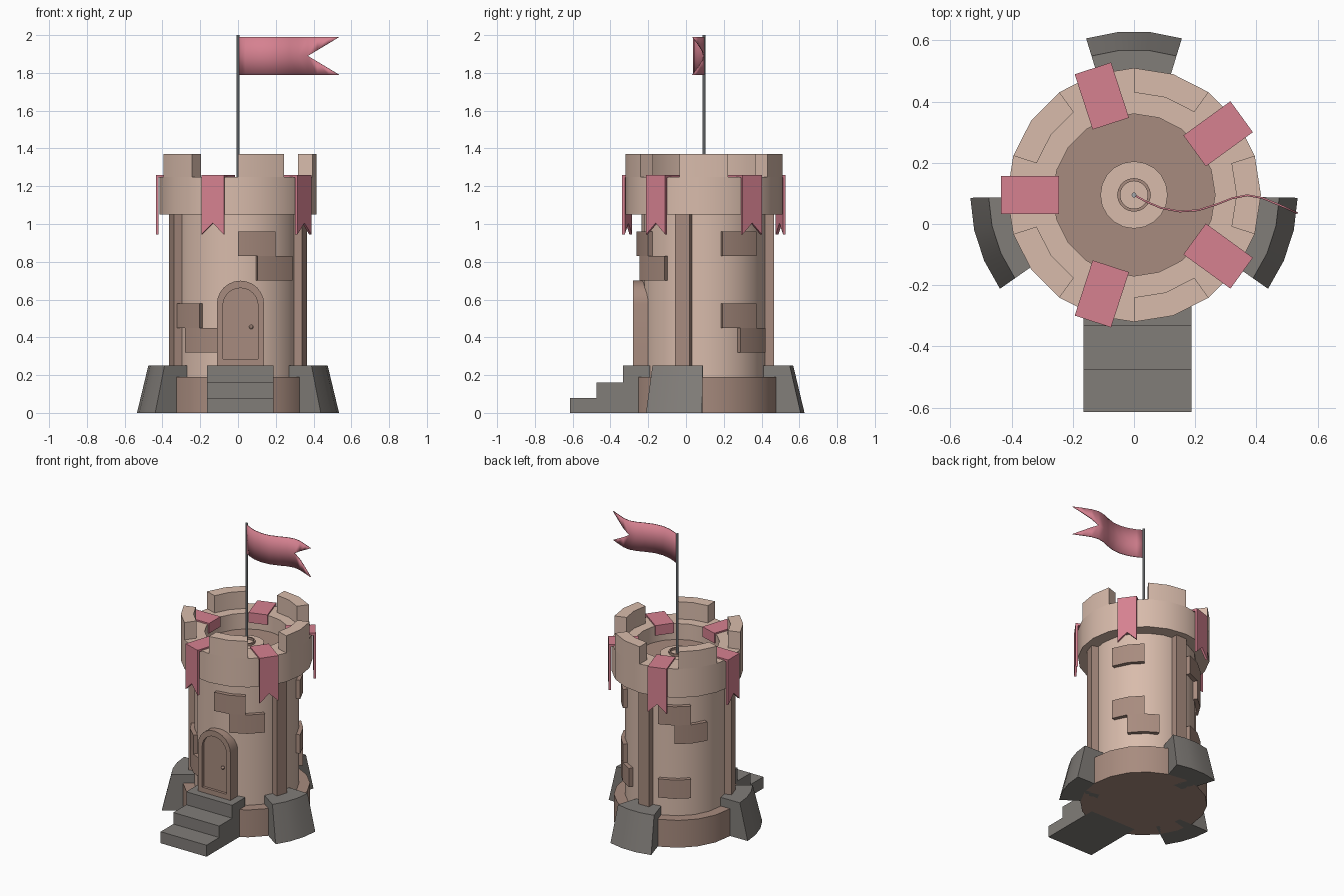
import bpy, bmesh, math
from mathutils import Matrix, Vector

if "Cube" in bpy.data.objects:
    bpy.data.objects.remove(bpy.data.objects["Cube"])

AXIS_Y = 0.095   # tower axis sits behind the origin because of the stairs
SIDES = 20


def material(name, rgb):
    m = bpy.data.materials.new(name)
    m.use_nodes = True
    m.diffuse_color = (*rgb, 1)
    m.node_tree.nodes["Principled BSDF"].inputs["Base Color"].default_value = (*rgb, 1)
    return m


STONE = material("light_stone", (0.69, 0.50, 0.41))
BROWN = material("brown_stone", (0.39, 0.26, 0.21))
GREY = material("grey_stone", (0.22, 0.205, 0.19))
PINK = material("pink_cloth", (0.67, 0.22, 0.28))
METAL = material("pole_metal", (0.38, 0.40, 0.42))


def finish(name, bm, mat, smooth=True):
    bmesh.ops.remove_doubles(bm, verts=bm.verts, dist=0.0005)
    bmesh.ops.recalc_face_normals(bm, faces=bm.faces)
    mesh = bpy.data.meshes.new(name)
    bm.to_mesh(mesh)
    bm.free()
    mesh.materials.append(mat)
    ob = bpy.data.objects.new(name, mesh)
    bpy.context.collection.objects.link(ob)
    if smooth:
        bpy.ops.object.select_all(action="DESELECT")
        ob.select_set(True)
        bpy.context.view_layer.objects.active = ob
        bpy.ops.object.shade_smooth_by_angle(angle=math.radians(30))
    return ob


def polar(r, deg, z):
    a = math.radians(deg)
    return Vector((r * math.cos(a), AXIS_Y + r * math.sin(a), z))


def sweep(name, profile, mat, start=0, end=360, steps=SIDES):
    """Turn a closed (radius, z) profile around the tower axis."""
    bm = bmesh.new()
    rings = [[bm.verts.new(polar(r, start + (end - start) * i / steps, z)) for r, z in profile]
             for i in range(steps + 1)]
    n = len(profile)
    for a, b in zip(rings, rings[1:]):
        for j in range(n):
            k = (j + 1) % n
            if profile[j][0] > 0 or profile[k][0] > 0:
                bm.faces.new((a[j], a[k], b[k], b[j]))
    if end - start < 360:
        bm.faces.new(rings[0])
        bm.faces.new(rings[-1])
    bmesh.ops.dissolve_degenerate(bm, edges=bm.edges, dist=0.0001)
    return finish(name, bm, mat)


def drum(name, r, z0, z1, mat, steps=SIDES):
    return sweep(name, [(0, z0), (r, z0), (r, z1), (0, z1)], mat, steps=steps)


def block(name, r0, r1, z0, z1, start, end, steps, mat):
    return sweep(name, [(r0, z0), (r1, z0), (r1, z1), (r0, z1)], mat, start, end, steps)


def box(name, x0, x1, y0, y1, z0, z1, mat, turn=None):
    bm = bmesh.new()
    size = Matrix.Diagonal((x1 - x0, y1 - y0, z1 - z0, 1))
    mid = Matrix.Translation(((x0 + x1) / 2, (y0 + y1) / 2, (z0 + z1) / 2))
    bmesh.ops.create_cube(bm, size=1, matrix=(turn or Matrix()) @ mid @ size)
    return finish(name, bm, mat, False)


def around(deg):
    """Place local x as the outward direction at this angle."""
    return Matrix.Translation((0, AXIS_Y, 0)) @ Matrix.Rotation(math.radians(deg), 4, "Z")


# Tower body
drum("base_ring", 0.40, 0, 0.19, BROWN)
drum("tower_shaft", 0.33, 0.19, 1.10, STONE)
sweep("crown_ring", [(0.265, 1.05), (0.415, 1.05), (0.415, 1.25), (0.265, 1.25)], STONE)
drum("roof_floor", 0.28, 1.06, 1.14, BROWN)
drum("pole_plinth", 0.11, 1.14, 1.17, STONE)
sweep("pole_collar", [(0.045, 1.16), (0.055, 1.16), (0.055, 1.185), (0.045, 1.185)], BROWN)

# Merlons on the crown
for i in range(5):
    block("merlon", 0.335, 0.415, 1.25, 1.37, 72 * i - 18, 72 * i + 18, 2, STONE)

# Sloped buttresses with pillars above them
for deg in (90, 198, 342):
    sweep("buttress", [(0.30, 0), (0.535, 0), (0.475, 0.25), (0.30, 0.25)],
          GREY, deg - 17, deg + 17, 3)
    box("pillar", 0.28, 0.37, -0.04, 0.04, 0.2, 1.05, BROWN, around(deg))

# Raised bricks: start angle, end angle, bottom height
for a, b, z in ((270, 304, 0.83), (287, 324, 0.70), (202, 235, 0.45), (218, 252, 0.32),
                (16, 51, 0.83), (16, 51, 0.45), (33, 66, 0.32),
                (105, 139, 0.83), (122, 157, 0.70), (105, 139, 0.32)):
    block("brick", 0.30, 0.357, z, z + 0.13, a, b, 2, BROWN)

# Stairs
for y0, top in ((-0.615, 0.08), (-0.475, 0.16), (-0.333, 0.25)):
    box("stair_step", -0.165, 0.188, y0, -0.19, 0, top, GREY)

# Door with an arched frame
DOOR_X = 0.013


def arch(half, z0, spring, y):
    pts = [(DOOR_X - half, y, z0), (DOOR_X + half, y, z0)]
    for i in range(13):
        a = math.pi * i / 12
        pts.append((DOOR_X + half * math.cos(a), y, spring + half * math.sin(a)))
    return pts


def arch_frame(name, outer, inner, front, recess, back, mat):
    """Solid arch whose front is inset to a recessed panel."""
    bm = bmesh.new()
    loops = [[bm.verts.new(p) for p in arch(*shape, y)] for shape, y in
             ((outer, back), (outer, front), (inner, front), (inner, recess))]
    for a, b in zip(loops, loops[1:]):
        for i in range(len(a)):
            k = (i + 1) % len(a)
            bm.faces.new((a[i], a[k], b[k], b[i]))
    bm.faces.new(loops[0])
    bm.faces.new(loops[-1])
    return finish(name, bm, mat)


arch_frame("door", (0.125, 0.25, 0.575), (0.093, 0.285, 0.568), -0.28, -0.262, -0.19, BROWN)
bm = bmesh.new()
bmesh.ops.create_uvsphere(bm, u_segments=10, v_segments=6, radius=0.012,
                          matrix=Matrix.Translation((0.07, -0.266, 0.455)))
finish("door_knob", bm, BROWN)

# Banners folded over the gaps, with a swallow-tail hem
for i in range(5):
    place = around(36 + 72 * i)
    box("banner_fold", 0.245, 0.435, -0.0625, 0.0625, 1.245, 1.26, PINK, place)
    box("banner_inner_drop", 0.245, 0.258, -0.0625, 0.0625, 1.19, 1.25, PINK, place)
    bm = bmesh.new()
    hem = [(-0.0625, 1.25), (-0.0625, 0.945), (0, 1.005), (0.0625, 0.945), (0.0625, 1.25)]
    face = bm.faces.new([bm.verts.new(place @ Vector((0.42, y, z))) for y, z in hem])
    out = bmesh.ops.extrude_face_region(bm, geom=[face])
    shift = place.to_3x3() @ Vector((0.015, 0, 0))
    bmesh.ops.translate(bm, vec=shift,
                        verts=[v for v in out["geom"] if isinstance(v, bmesh.types.BMVert)])
    finish("banner_drop", bm, PINK, False)

# Flagpole and waving flag
drum("flagpole", 0.008, 1.15, 2.0, METAL, steps=10)

wave = ((0, 0.095), (0.04, 0.073), (0.09, 0.052), (0.15, 0.041), (0.21, 0.045), (0.27, 0.064),
        (0.32, 0.084), (0.37, 0.094), (0.42, 0.085), (0.48, 0.06), (0.535, 0.035))
bm = bmesh.new()
for side in (-1, 1):
    rows = []
    for x, y in wave:
        notch = max(0, (x - 0.37) / 0.165)
        rows.append([bm.verts.new((x, y, 1.89 + side * 0.1 * t)) for t in (notch, 1)])
    for a, b in zip(rows, rows[1:]):
        bm.faces.new((a[0], a[1], b[1], b[0]))
flag = finish("flag", bm, PINK)
cloth = flag.modifiers.new("thickness", "SOLIDIFY")
cloth.thickness = 0.006
cloth.offset = 0
